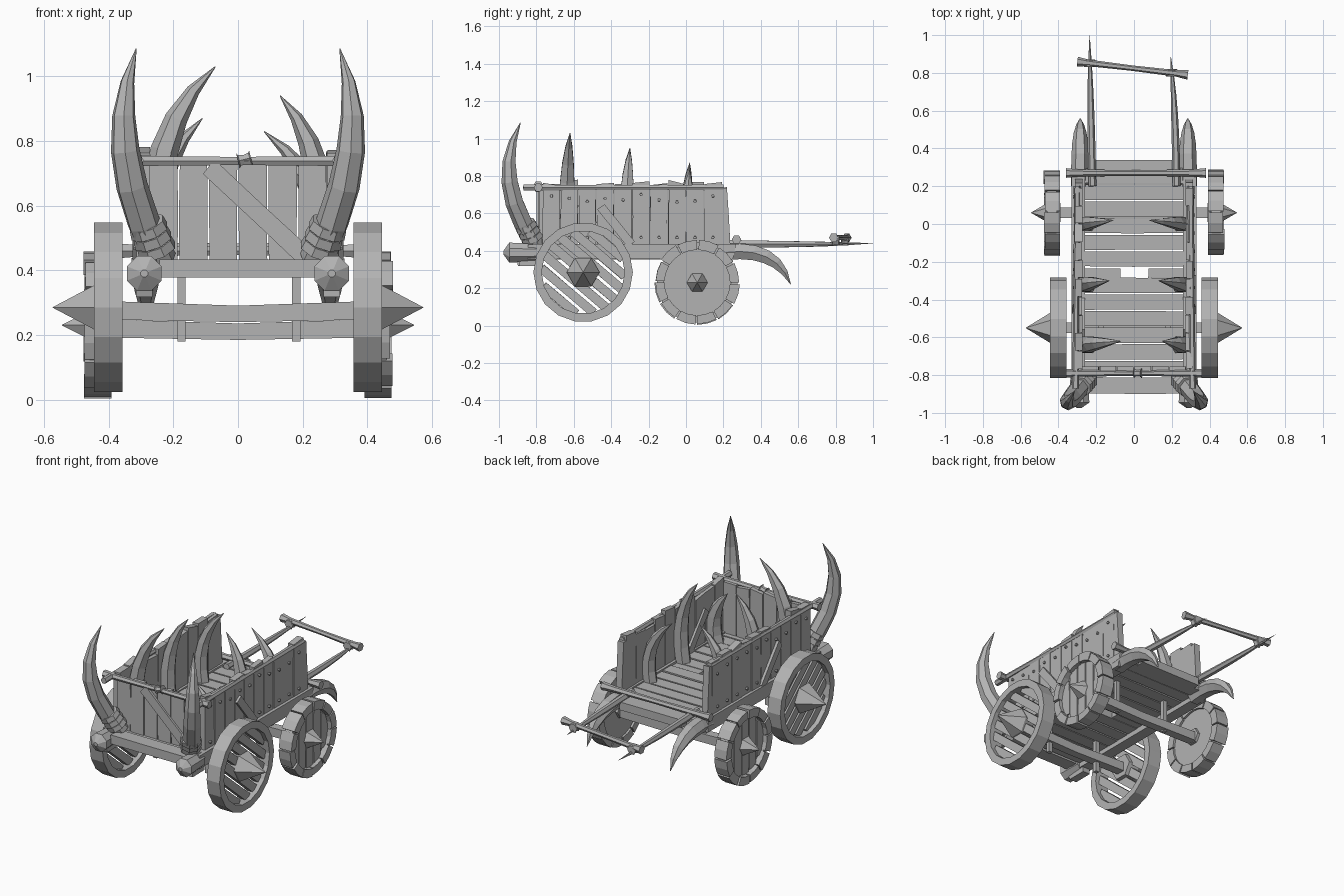
import bpy, bmesh, math, random
from mathutils import Vector

random.seed(4)
if "Cube" in bpy.data.objects:
    bpy.data.objects.remove(bpy.data.objects["Cube"])

grey = (.45, .45, .45, 1)
wood = bpy.data.materials.new("weathered_grey")
wood.use_nodes = True
wood.diffuse_color = grey
wood.node_tree.nodes["Principled BSDF"].inputs["Base Color"].default_value = grey

ACROSS, ALONG, UP = Vector((1, 0, 0)), Vector((0, 1, 0)), Vector((0, 0, 1))


def finish(name, bm):
    """Turn the collected faces into one named object."""
    bmesh.ops.recalc_face_normals(bm, faces=bm.faces)
    mesh = bpy.data.meshes.new(name)
    bm.to_mesh(mesh)
    bm.free()
    mesh.materials.append(wood)
    bpy.context.collection.objects.link(bpy.data.objects.new(name, mesh))


def loft(bm, rings, closed=False):
    """Skin equal-sized rings of points; cap the ends unless closed."""
    loops = [[bm.verts.new(point) for point in ring] for ring in rings]
    pairs = list(zip(loops, loops[1:]))
    if closed:
        pairs.append((loops[-1], loops[0]))
    else:
        bm.faces.new(loops[0])
        bm.faces.new(loops[-1])
    for near, far in pairs:
        for i in range(len(near)):
            bm.faces.new((near[i - 1], near[i], far[i], far[i - 1]))


def tube(bm, path, radii, sides=6):
    """Faceted tube along a path; a tiny radius makes a point."""
    path = [Vector(point) for point in path]
    rings = []
    for i, (point, radius) in enumerate(zip(path, radii)):
        tangent = (path[min(i + 1, len(path) - 1)] - path[max(i - 1, 0)]).normalized()
        reference = ALONG if abs(tangent.x) > .8 else ACROSS
        u = tangent.cross(reference).normalized()
        v = tangent.cross(u)
        angles = [math.tau * (k + .5) / sides for k in range(sides)]
        rings.append([point + radius * (u * math.cos(a) + v * math.sin(a)) for a in angles])
    loft(bm, rings)


def horn(bm, root, bend, tip, radius, sides=6, steps=6):
    """Tapered curve from a root to a sharp tip, pulled towards a bend point."""
    root, bend, tip = Vector(root), Vector(bend), Vector(tip)
    times = [k / steps for k in range(steps + 1)]
    path = [root.lerp(bend, t).lerp(bend.lerp(tip, t), t) for t in times]
    tube(bm, path, [radius * max(1 - t ** 3, .03) for t in times], sides)


def rod(bm, start, end, radius, knob=1.5):
    """Whittled stick, slightly thin in the middle, with thicker ends."""
    start, end = Vector(start), Vector(end)
    tube(bm, [start.lerp(end, t) for t in (0, .1, .5, .9, 1)],
         [radius * swell for swell in (knob, 1.1, .9, 1.1, knob)])


def plank(bm, start, end, width, thick, normal, rough=.01):
    """Board with uneven edges and rough-sawn ends."""
    start, end = Vector(start), Vector(end)
    length = (end - start).normalized()
    side = normal.cross(length) * width / 2
    outline = []
    for sign, stations in ((-1, (0, .5, 1)), (1, (1, .5, 0))):
        for t in stations:
            wobble = length * random.uniform(-rough, rough)
            outline.append(start.lerp(end, t) + wobble + side * sign * random.uniform(.92, 1))
    half = normal * thick / 2
    loft(bm, [[p - half for p in outline], [p + half for p in outline]])


def rim(bm, hub, inner, outer, inside, outside, count, first=0, sweep=math.tau):
    """Wheel rim, whole or as one block spanning part of the circle."""
    whole = sweep == math.tau
    corners = ((inside, inner), (outside, inner), (outside, outer), (inside, outer))
    rings = []
    for k in range(count if whole else count + 1):
        angle = first + sweep * k / count
        spoke = ALONG * math.cos(angle) + UP * math.sin(angle)
        rings.append([hub + ACROSS * x + spoke * radius for x, radius in corners])
    loft(bm, rings, whole)


def boards_in_circle(bm, hub, x, radius, count, width, thick, direction):
    """Parallel boards cut to fit inside a wheel rim."""
    sideways = direction.cross(ACROSS)
    pitch = 2 * radius / count
    for k in range(count):
        offset = (k - (count - 1) / 2) * pitch
        reach = direction * math.sqrt(radius ** 2 - offset ** 2)
        middle = hub + ACROSS * x + sideways * offset
        plank(bm, middle - reach, middle + reach, width, thick, ACROSS, .003)


def spike(bm, hub, inside, outside, tip, radius):
    """Hub that ends in a long pyramid."""
    tube(bm, [hub + ACROSS * x for x in (inside, outside, tip)], [radius * .9, radius, .001])


# Shared measures
FLOOR, RAIL, WALL, FRONT = .405, .738, .293, -.77
FRONT_HUB, REAR_HUB = Vector((0, -.55, .285)), Vector((0, .06, .23))

# Floor boards in two groups, with a worn gap between them
bm = bmesh.new()
for first in (-.765, -.185):
    for k in range(6):
        y = first + k * .088
        plank(bm, (-.28, y, FLOOR), (.28, y, FLOOR), .083, random.uniform(.04, .05), UP)
for side in (-1, 1):
    plank(bm, (side * .29, -.26, FLOOR), (side * .08, -.26, FLOOR), .05, .035, UP)
plank(bm, (-.25, -.855, FLOOR), (.25, -.855, FLOOR), .09, .055, UP)
plank(bm, (-.21, .305, FLOOR), (.21, .305, FLOOR), .07, .05, UP)
finish("floor_boards", bm)

# Front wall with its diagonal brace and rail
bm = bmesh.new()
for k in range(6):
    x = (k - 2.5) * .092
    plank(bm, (x, FRONT, FLOOR), (x, FRONT, RAIL), .09, random.uniform(.03, .04), ALONG)
plank(bm, (-.09, FRONT - .02, .72), (.22, FRONT - .02, .43), .06, .02, ALONG)
finish("front_wall", bm)
bm = bmesh.new()
rod(bm, (-.36, -.79, RAIL), (.36, -.79, RAIL), .016)
rod(bm, (0, -.79, RAIL), (.04, -.79, RAIL + .01), .018)
finish("front_rail", bm)

for s, side in ((-1, "right"), (1, "left")):
    # Side wall of uneven upright boards, with nail heads
    wall, nails = bmesh.new(), bmesh.new()
    for k in range(10):
        y, top = FRONT + .05 + k * .096, random.uniform(.73, .77)
        plank(wall, (s * WALL, y, FLOOR), (s * WALL, y, top), .095,
              random.uniform(.032, .044), ACROSS, .015)
        for z in (.47, top - .07):
            rod(nails, (s * WALL, y, z), (s * (WALL + .03), y, z), .008, 1)
    plank(wall, (s * WALL, .215, FLOOR), (s * WALL, .195, RAIL), .05, .04, ACROSS)
    finish(side + "_wall", wall)
    finish(side + "_wall_nails", nails)

    # Diagonal braces and top rail
    bm = bmesh.new()
    for x, y in ((WALL + .025, -.46), (WALL - .025, -.58)):
        plank(bm, (s * x, y, .64), (s * x, y + .17, .43), .05, .018, ACROSS)
    finish(side + "_wall_braces", bm)
    bm = bmesh.new()
    rod(bm, (s * .31, -.87, RAIL), (s * .3, .2, RAIL), .016, 1.2)
    finish(side + "_top_rail", bm)

    # Chassis beam with a faceted front end and a bracket below
    bm = bmesh.new()
    tube(bm, [(s * .29, y, .39) for y in (-.975, -.945, -.8)], [.012, .058, .05], 8)
    plank(bm, (s * .295, -.85, .395), (s * .295, .26, .395), .085, .07, ACROSS)
    plank(bm, (s * .29, -.9, .335), (s * .29, FRONT, .335), .035, .05, ACROSS)
    finish(side + "_chassis_beam", bm)

    # Rear tusk curving down, tall front horn curving up
    bm = bmesh.new()
    horn(bm, (s * .285, .2, .39), (s * .285, .48, .43), (s * .285, .56, .22), .048)
    finish(side + "_rear_tusk", bm)
    bm = bmesh.new()
    horn(bm, (s * .24, -.8, .43), (s * .42, -1.04, .78), (s * .315, -.885, 1.085), .052, 7)
    finish(side + "_front_horn", bm)

    # Binding round the root of the front horn
    bm = bmesh.new()
    lean = Vector((s * .4, -.5, 1))
    for k in range(3):
        low = Vector((s * .25, -.82, .46)) + lean * k * .03
        tube(bm, [low, low + lean * .025], [.063, .058], 8)
    finish(side + "_horn_binding", bm)

    # Large front wheel: rim, slanting boards and spike
    bm = bmesh.new()
    rim(bm, FRONT_HUB, .222, .266, s * .357, s * .445, 18)
    finish(side + "_front_wheel_rim", bm)
    bm = bmesh.new()
    slant = (ALONG - UP * .85).normalized()
    boards_in_circle(bm, FRONT_HUB, s * .4, .225, 7, .05, .035, slant)
    finish(side + "_front_wheel_boards", bm)
    bm = bmesh.new()
    spike(bm, FRONT_HUB, s * .36, s * .43, s * .573, .088)
    finish(side + "_front_wheel_spike", bm)

    # Small rear wheel: rim of separate blocks, upright boards and spike
    bm = bmesh.new()
    blocks = 12
    step = math.tau / blocks
    for k in range(blocks):
        rim(bm, REAR_HUB, .175, random.uniform(.22, .23), s * .392,
            s * random.uniform(.47, .48), 2, k * step, step * .92)
    rim(bm, REAR_HUB, .18, .215, s * .41, s * .46, 2 * blocks)
    finish(side + "_rear_wheel_rim", bm)
    bm = bmesh.new()
    tube(bm, [REAR_HUB + ACROSS * s * x for x in (.405, .44)], [.185, .185], 16)
    boards_in_circle(bm, REAR_HUB, s * .44, .18, 5, .068, .016, UP)
    finish(side + "_rear_wheel_boards", bm)
    bm = bmesh.new()
    spike(bm, REAR_HUB, s * .39, s * .45, s * .545, .056)
    finish(side + "_rear_wheel_spike", bm)

    # Curved horns leaning in from the wall: tip distance and height, front to back
    tips = ((.15, .75), (.13, .94), (.08, .83)) if s > 0 else ((.07, 1.03), (.13, .95), (.11, .87))
    bm = bmesh.new()
    for k, (x, z) in enumerate(tips):
        y = -.64 + k * .32
        horn(bm, (s * .24, y, FLOOR), (s * .3, y, z * .8), (s * x, y + .02, z), .05 - k * .004)
    finish(side + "_inner_horns", bm)

# Axles, and the pegs that hang them from the floor
axles, pegs = bmesh.new(), bmesh.new()
for hub, reach in ((FRONT_HUB, .37), (REAR_HUB, .41)):
    low = hub - UP * .01
    tube(axles, [low - ACROSS * reach, low - UP * .01, low + ACROSS * reach], [.04, .036, .04], 4)
    for x in (-.175, .18):
        tube(pegs, [(x, hub.y, .18), (x, hub.y, FLOOR)], [.018, .018], 4)
finish("axles", axles)
finish("axle_pegs", pegs)

# Rear cross rod, pulling shafts and handle
bm = bmesh.new()
rod(bm, (-.36, .27, .46), (.38, .27, .46), .017)
finish("rear_cross_rod", bm)
bm = bmesh.new()
horn(bm, (-.22, .2, .44), (-.23, .6, .43), (-.235, 1, .44), .021)
horn(bm, (.225, .2, .44), (.22, .6, .43), (.195, .885, .44), .021)
finish("pulling_shafts", bm)
bm = bmesh.new()
rod(bm, (-.3, .86, .47), (.285, .79, .47), .016, 1.6)
for x, y in ((-.235, .85), (.2, .8)):
    rod(bm, (x, y - .02, .455), (x, y + .02, .455), .028, 1)
finish("pulling_handle", bm)
